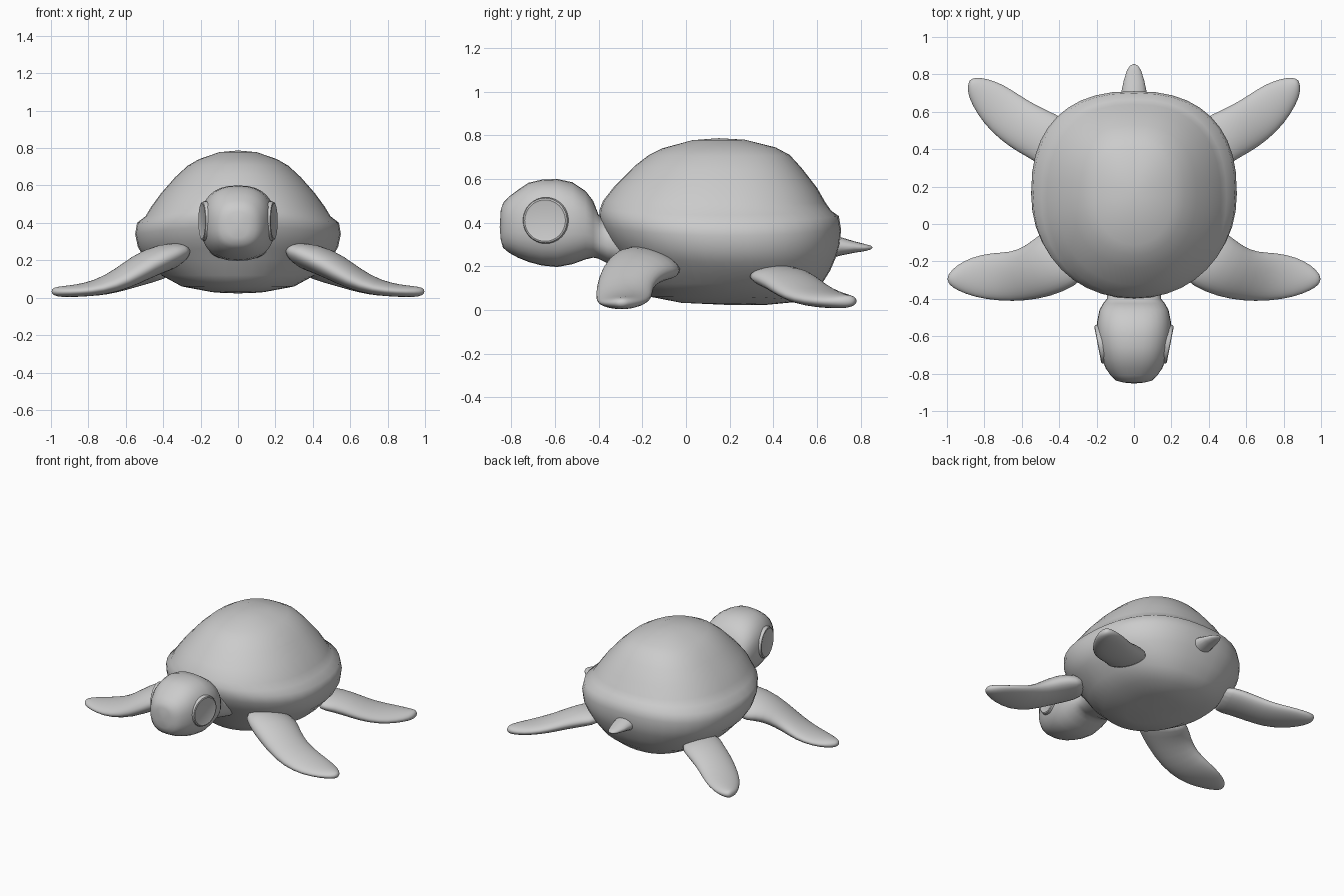
import bpy, bmesh, math
from mathutils import Vector

if "Cube" in bpy.data.objects:
    bpy.data.objects.remove(bpy.data.objects["Cube"])

grey = bpy.data.materials.new("plain grey")
grey.diffuse_color = (0.6, 0.6, 0.6, 1)
grey.use_nodes = True
grey.node_tree.nodes["Principled BSDF"].inputs["Base Color"].default_value = grey.diffuse_color


def sgnpow(v, p):
    return math.copysign(abs(v) ** p, v)


def loft(name, rings, start, end, angle=0.9, subdiv=0):
    """Skin a list of equal rings and close both ends on a point."""
    bm = bmesh.new()
    loops = [[bm.verts.new(p) for p in ring] for ring in rings]
    n = len(loops[0])
    for a, b in zip(loops, loops[1:]):
        for i in range(n):
            j = (i + 1) % n
            bm.faces.new((a[i], a[j], b[j], b[i]))
    for tip, ring in ((start, loops[0]), (end, loops[-1])):
        v = bm.verts.new(tip)
        for i in range(n):
            bm.faces.new((v, ring[i], ring[(i + 1) % n]))
    bmesh.ops.recalc_face_normals(bm, faces=bm.faces)
    me = bpy.data.meshes.new(name)
    bm.to_mesh(me)
    bm.free()
    me.materials.append(grey)
    ob = bpy.data.objects.new(name, me)
    bpy.context.collection.objects.link(ob)
    if subdiv:
        mod = ob.modifiers.new("Smooth", 'SUBSURF')
        mod.levels = mod.render_levels = subdiv
    bpy.ops.object.select_all(action='DESELECT')
    ob.select_set(True)
    bpy.context.view_layer.objects.active = ob
    if subdiv:
        bpy.ops.object.shade_smooth()
    else:
        bpy.ops.object.shade_smooth_by_angle(angle=angle)
    return ob


def angles(n):
    return [2 * math.pi * i / n for i in range(n)]


# Shell and belly: side height, half width, front height and y, back height and y
def shell_ring(zs, hx, zf, y0, zb, y1):
    cy, hy = (y0 + y1) / 2, (y1 - y0) / 2
    ring = []
    for t in angles(40):
        c, s = math.cos(t), math.sin(t)
        p = 2 / 2.4 if s > 0 else 2 / 2.1
        z = zs + ((zb if s > 0 else zf) - zs) * s * s
        ring.append((hx * sgnpow(c, p), cy + hy * sgnpow(s, p), z))
    return ring


shell_rows = [
    (.778, .10, .778, .03, .78, .27),
    (.74, .21, .74, -.11, .745, .41),
    (.705, .27, .71, -.17, .71, .475),
    (.645, .335, .66, -.235, .65, .53),
    (.56, .41, .57, -.325, .56, .60),
    (.485, .465, .50, -.38, .49, .64),
    (.435, .495, .46, -.395, .455, .665),
    (.40, .54, .43, -.398, .43, .70),
    (.34, .55, .38, -.385, .37, .71),
    (.27, .535, .32, -.355, .30, .705),
    (.22, .505, .27, -.32, .25, .69),
    (.19, .475, .21, -.275, .18, .66),
    (.12, .41, .12, -.22, .10, .61),
    (.06, .30, .06, -.16, .04, .54),
    (.03, .14, .033, -.02, .024, .37)]
loft("shell_and_belly", [shell_ring(*r) for r in shell_rows],
     (0, .15, .787), (0, .2, .023))


# Parts lofted along y: y, bottom, top, half width
def y_ring(y, z0, z1, hx, n=32, p=.82):
    return [(hx * sgnpow(math.cos(t), p), y,
             (z0 + z1) / 2 + (z1 - z0) / 2 * sgnpow(math.sin(t), p))
            for t in angles(n)]


# Head and neck
head_rows = [
    (-.848, .32, .46, .055), (-.838, .285, .49, .095), (-.81, .262, .52, .125),
    (-.77, .24, .55, .152), (-.72, .22, .583, .172), (-.66, .204, .597, .188),
    (-.59, .197, .60, .20), (-.52, .21, .585, .197), (-.46, .232, .545, .185),
    (-.425, .24, .50, .165), (-.40, .235, .435, .145), (-.36, .215, .42, .145),
    (-.28, .20, .40, .17)]
loft("head_and_neck", [y_ring(*r) for r in head_rows],
     (0, -.853, .38), (0, -.2, .30))

# Tail
tail_rows = [(.62, .225, .35, .08), (.71, .25, .333, .067),
             (.77, .262, .315, .054), (.82, .27, .302, .038),
             (.846, .277, .295, .022)]
loft("tail", [y_ring(*r, n=16, p=1) for r in tail_rows],
     (0, .6, .29), (0, .856, .286))


# Flipper sections: leading edge point, trailing edge point, half thickness
front_rows = [
    ((.23, -.26, .27), (.42, .00, .17), .06),
    ((.31, -.335, .245), (.51, -.055, .18), .08),
    ((.44, -.39, .18), (.58, -.115, .155), .075),
    ((.58, -.415, .09), (.66, -.15, .11), .06),
    ((.72, -.415, .042), (.76, -.15, .065), .043),
    ((.85, -.395, .031), (.87, -.175, .042), .033),
    ((.95, -.355, .03), (.95, -.22, .034), .03),
    ((.988, -.325, .032), (.988, -.262, .034), .021)]
rear_rows = [
    ((.44, .26, .16), (.32, .54, .16), .05),
    ((.53, .335, .14), (.42, .59, .14), .062),
    ((.62, .38, .105), (.52, .635, .11), .056),
    ((.72, .45, .062), (.61, .69, .075), .046),
    ((.805, .535, .042), (.70, .75, .055), .039),
    ((.867, .635, .036), (.79, .78, .044), .034),
    ((.89, .70, .038), (.84, .784, .042), .029),
    ((.888, .74, .042), (.862, .778, .044), .02)]


def flipper(name, rows, tip, side):
    mids = [(Vector(a) + Vector(b)) / 2 for a, b, _ in rows]
    rings = []
    for i, (a, b, th) in enumerate(rows):
        chord = (Vector(a) - Vector(b)) / 2
        along = mids[min(i + 1, len(mids) - 1)] - mids[max(i - 1, 0)]
        up = chord.cross(along).normalized() * th
        rings.append([mids[i] + chord * math.cos(t) + up * math.sin(t)
                      for t in angles(16)])
    mirror = lambda p: (p[0] * side, p[1], p[2])
    loft(name, [[mirror(p) for p in r] for r in rings],
         mirror(mids[0]), mirror(tip), subdiv=1)


# Eye: nearly flush round plate with a soft rim, turned forward
def eye(name, side):
    yaw = math.radians(11)
    out = Vector((math.cos(yaw), -math.sin(yaw), 0))
    fwd = Vector((math.sin(yaw), math.cos(yaw), 0))
    centre = Vector((.192, -.645, .41))

    def place(depth, u, v):
        p = centre + out * depth + fwd * u + Vector((0, 0, v))
        return (p.x * side, p.y, p.z)

    profile = [(-.06, .106), (-.012, .106), (-.001, .102), (.002, .095),
               (-.001, .087)]
    rings = [[place(d, r * math.cos(t), r * math.sin(t)) for t in angles(32)]
             for d, r in profile]
    loft(name, rings, place(-.06, 0, 0), place(.001, 0, 0), angle=.6)


for label, side in (("right", 1), ("left", -1)):
    flipper("front_flipper_" + label, front_rows, (1.0, -.293, .034), side)
    flipper("rear_flipper_" + label, rear_rows, (.88, .768, .044), side)
    eye("eye_" + label, side)
